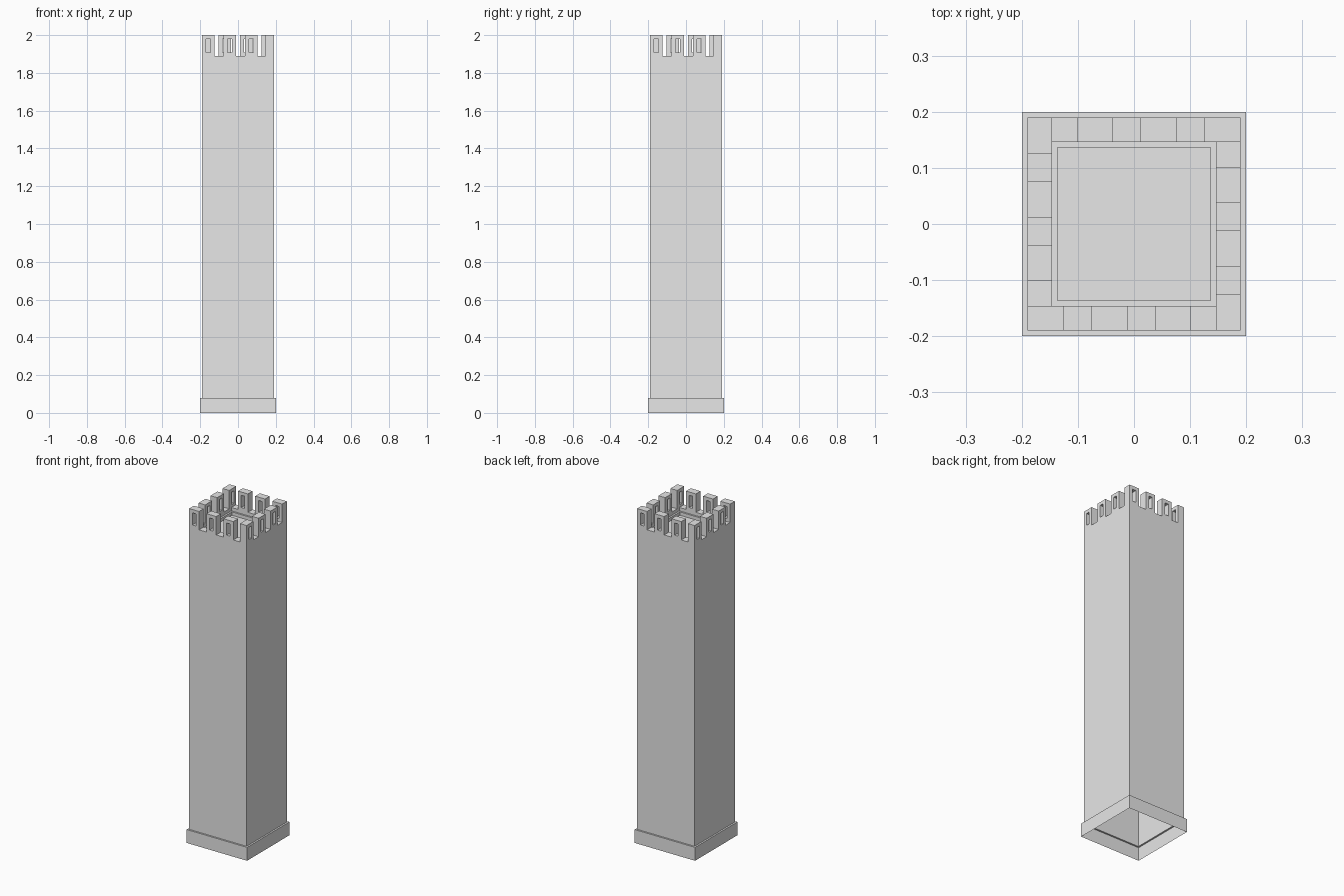
import bpy, bmesh
from math import pi
from mathutils import Matrix

cube = bpy.data.objects.get("Cube")
if cube:
    bpy.data.objects.remove(cube, do_unlink=True)

stone = bpy.data.materials.new("grey_stone")
stone.use_nodes = True
grey = (0.8, 0.8, 0.8, 1)
stone.diffuse_color = grey
stone.node_tree.nodes["Principled BSDF"].inputs["Base Color"].default_value = grey

WALL, INNER, WALL_TOP, TOP = 0.19, 0.146, 1.89, 2.0


def finish(bm, name):
    bmesh.ops.recalc_face_normals(bm, faces=bm.faces)
    mesh = bpy.data.meshes.new(name)
    bm.to_mesh(mesh)
    bm.free()
    mesh.materials.append(stone)
    obj = bpy.data.objects.new(name, mesh)
    bpy.context.collection.objects.link(obj)
    return obj


def bridge(bm, a, b, skip=()):
    """Join two four-point loops with quads."""
    for i in range(4):
        if i not in skip:
            j = (i + 1) % 4
            bm.faces.new((a[i], a[j], b[j], b[i]))


def square_shell(name, profile, cap):
    """Stack square loops given as (half width, height)."""
    bm = bmesh.new()
    loops = [[bm.verts.new((sx * r, sy * r, z))
              for sx, sy in ((-1, -1), (1, -1), (1, 1), (-1, 1))]
             for r, z in profile]
    for a, b in zip(loops, loops[1:]):
        bridge(bm, a, b)
    if cap:
        bm.faces.new(loops[-1])
    return finish(bm, name)


# Hollow plinth and shaft, with a sunken roof behind the parapet
square_shell("plinth", [(0.2, 0), (0.2, 0.08), (WALL, 0.08)], False)
square_shell("tower_shaft", [(WALL, 0.08), (WALL, WALL_TOP), (INNER, WALL_TOP),
                             (INNER, 1.87), (0.136, 1.87), (0.136, 1.85)], True)


def merlon(name, x, turn):
    """Battlement block pierced by a narrow slit."""
    bm = bmesh.new()

    def loop(x0, x1, z0, z1, y):
        return [bm.verts.new((px, y, pz)) for px, pz in
                ((x0, z0), (x1, z0), (x1, z1), (x0, z1))]

    width, side = 0.065, 0.021
    block = (x, x + width, WALL_TOP, TOP)
    slit = (x + side, x + width - side, 1.907, 1.98)
    outer = [loop(*block, y) for y in (-WALL, -INNER)]
    hole = [loop(*slit, y) for y in (-WALL, -INNER)]
    bridge(bm, *outer, skip=(0,))
    bridge(bm, *hole)
    for o, h in zip(outer, hole):
        bridge(bm, o, h)
    bm.transform(Matrix.Rotation(turn * pi / 2, 4, "Z"))
    finish(bm, name)


# Three merlons per side, turned around the tower
for turn, side_name in enumerate(("front", "left", "back", "right")):
    for n in range(3):
        merlon(f"{side_name}_merlon_{n + 1}", -WALL + n * 0.1135, turn)
